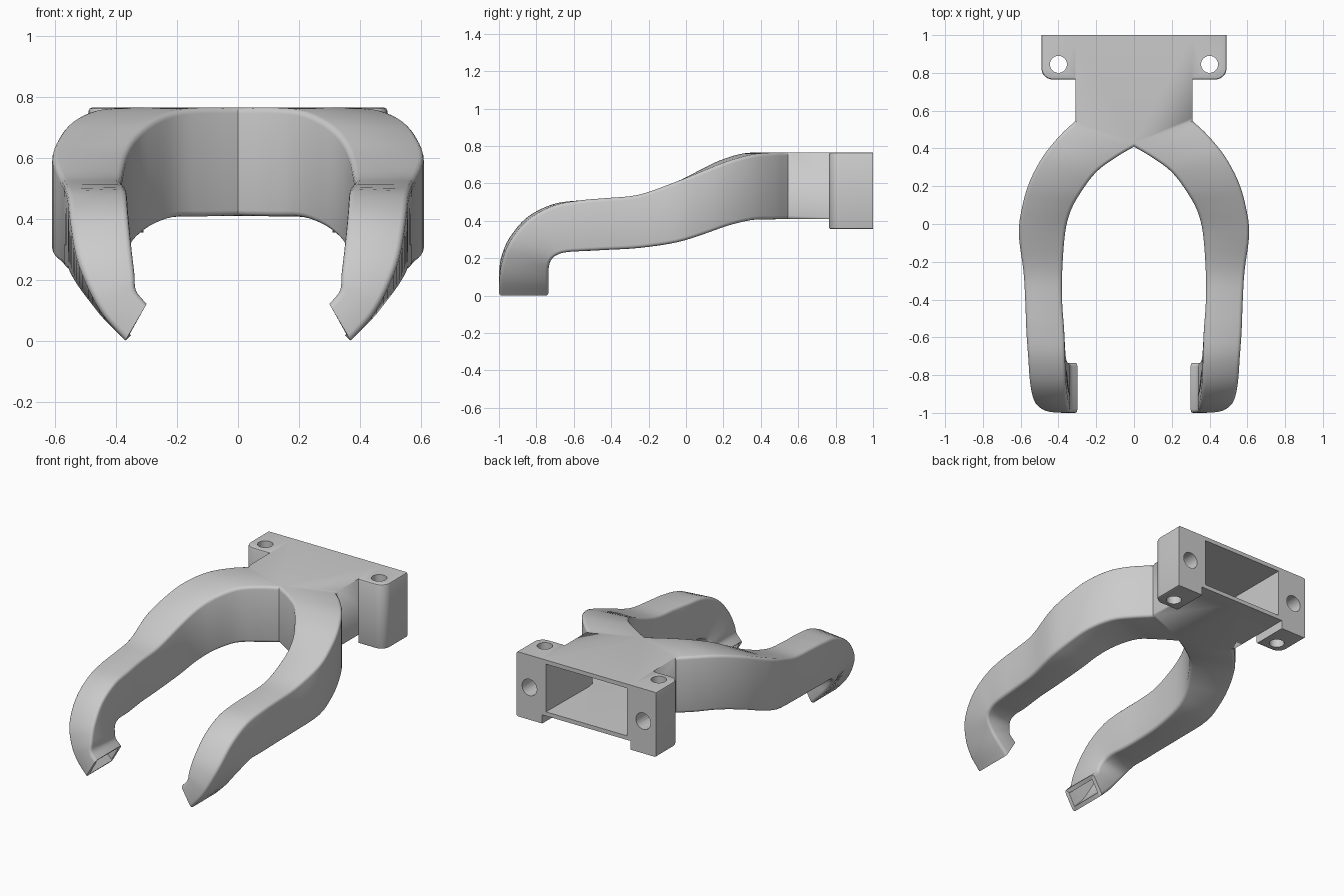
import bpy, bmesh
from math import radians
from mathutils import Matrix, Vector

cube = bpy.data.objects.get("Cube")
if cube:
    bpy.data.objects.remove(cube)

grey = bpy.data.materials.new("plain grey")
grey.use_nodes = True
grey.diffuse_color = (0.6, 0.6, 0.6, 1)
grey.node_tree.nodes["Principled BSDF"].inputs["Base Color"].default_value = (0.6, 0.6, 0.6, 1)


def make_object(name, bm):
    bmesh.ops.recalc_face_normals(bm, faces=bm.faces)
    mesh = bpy.data.meshes.new(name)
    bm.to_mesh(mesh)
    bm.free()
    mesh.materials.append(grey)
    obj = bpy.data.objects.new(name, mesh)
    bpy.context.collection.objects.link(obj)
    return obj


def activate(obj):
    bpy.ops.object.select_all(action='DESELECT')
    obj.select_set(True)
    bpy.context.view_layer.objects.active = obj


def finish(obj):
    """Apply the modifiers and smooth everything but the sharp edges."""
    activate(obj)
    bpy.ops.object.convert(target='MESH')
    bpy.ops.object.shade_smooth_by_angle(angle=radians(35))


def mirror(obj):
    mod = obj.modifiers.new("Mirror", 'MIRROR')
    mod.use_mirror_merge = True
    mod.merge_threshold = 0.001


# Arm cross-sections from the fork to the nozzle:
# inner x, inner y, outer x, outer y, top z, bottom z, bottom y shift, inner rise
SECTIONS = [
    (0, .41, .31, .545, .765, .41, 0, 0),
    (.10, .35, .39, .47, .765, .408, 0, 0),
    (.20, .275, .48, .36, .755, .405, 0, 0),
    (.28, .17, .55, .23, .72, .375, 0, 0),
    (.335, .07, .59, .10, .67, .33, 0, 0),
    (.365, -.05, .61, -.05, .61, .285, 0, 0),
    (.38, -.25, .585, -.25, .54, .255, 0, 0),
    (.38, -.42, .575, -.42, .522, .245, 0, 0),
    (.37, -.56, .57, -.56, .51, .238, 0, 0),
    (.365, -.71, .56, -.71, .48, .23, .06, .01),
    (.36, -.85, .55, -.85, .40, .21, .15, .02),
    (.35, -.945, .53, -.945, .28, .18, .22, .03),
    (.34, -.985, .49, -.985, .17, .13, .25, .05),
    (.335, -.997, .44, -.997, .08, .07, .262, .085),
    (.30, -1, .37, -1, 0, 0, .265, .12),
]
STEPS = 4


def spline(points):
    """Smooth curve through all the cross-sections."""
    pts = [Vector(p) for p in points]
    out = []
    for i in range(len(pts) - 1):
        a, b = pts[i], pts[i + 1]
        before = pts[i - 1] if i else a * 2 - b
        after = pts[i + 2] if i + 2 < len(pts) else b * 2 - a
        for k in range(STEPS):
            t = k / STEPS
            out.append(0.5 * (a * 2 + (b - before) * t
                              + (before * 2 - a * 5 + b * 4 - after) * t ** 2
                              + (a * 3 - before - b * 3 + after) * t ** 3))
    return out + [pts[-1]]


def ring(bm, s):
    xi, yi, xo, yo, top, low, shift, rise = s
    corners = [(xi, yi, top + rise), (xo, yo, top),
               (xo, yo + shift, low), (xi, yi + shift, low + rise)]
    return [bm.verts.new(c) for c in corners]


# Forked hollow duct: square inlet at the back, one curved arm per side
bm = bmesh.new()
weight = bm.edges.layers.float.new("bevel_weight_edge")
inlet = (0, 1, .31, 1, .765, .41, 0, 0)
rings = [ring(bm, s) for s in [inlet] + spline(SECTIONS)]
for n, (a, b) in enumerate(zip(rings, rings[1:])):
    for j in range(4):
        if n == 0 and j == 3:
            continue  # the two halves join here
        k = (j + 1) % 4
        bm.faces.new((a[j], a[k], b[k], b[j]))
    if n:
        for v, w in zip(a, b):
            bm.edges.get((v, w))[weight] = 1
duct = make_object("forked_duct", bm)
mirror(duct)
bevel = duct.modifiers.new("Bevel", 'BEVEL')
bevel.limit_method = 'WEIGHT'
bevel.width = 0.018
bevel.segments = 3
wall = duct.modifiers.new("Wall", 'SOLIDIFY')
wall.thickness = 0.026
wall.offset = -1
wall.use_even_offset = True
finish(duct)


def cylinder(name, centre, radius, depth, rotation=Matrix()):
    bm = bmesh.new()
    bmesh.ops.create_cone(bm, cap_ends=True, segments=40, radius1=radius, radius2=radius,
                          depth=depth, matrix=Matrix.Translation(centre) @ rotation)
    obj = make_object(name, bm)
    obj.hide_render = True
    return obj


# Mounting ears beside the inlet
bm = bmesh.new()
bmesh.ops.create_cube(bm, size=1, matrix=Matrix.Translation((.4, .8825, .56))
                      @ Matrix.Diagonal((.18, .235, .41, 1)))
corner = [e for e in bm.edges if all(v.co.x > .45 and v.co.y < .8 for v in e.verts)]
bmesh.ops.bevel(bm, geom=corner, offset=.06, segments=8, profile=.5, affect='EDGES')
rim = [e for e in bm.edges if len(e.link_faces) == 2
       and abs(e.verts[0].co.z - e.verts[1].co.z) < .01
       and all(v.co.x > .32 or v.co.y < .8 for v in e.verts)
       and any(v.co.y < .99 for v in e.verts)]
bmesh.ops.bevel(bm, geom=rim, offset=.01, segments=2, profile=.5, affect='EDGES')
ears = make_object("mounting_ears", bm)

# Upright through hole and blind hole from the back
cutters = [cylinder("upright_hole", (.4, .845, .56), .045, .6),
           cylinder("back_hole", (.4, .96, .56), .052, .24, Matrix.Rotation(radians(90), 4, 'X'))]
for cutter in cutters:
    cut = ears.modifiers.new("Hole", 'BOOLEAN')
    cut.operation = 'DIFFERENCE'
    cut.solver = 'EXACT'
    cut.object = cutter
mirror(ears)
finish(ears)
for cutter in cutters:
    bpy.data.objects.remove(cutter)
